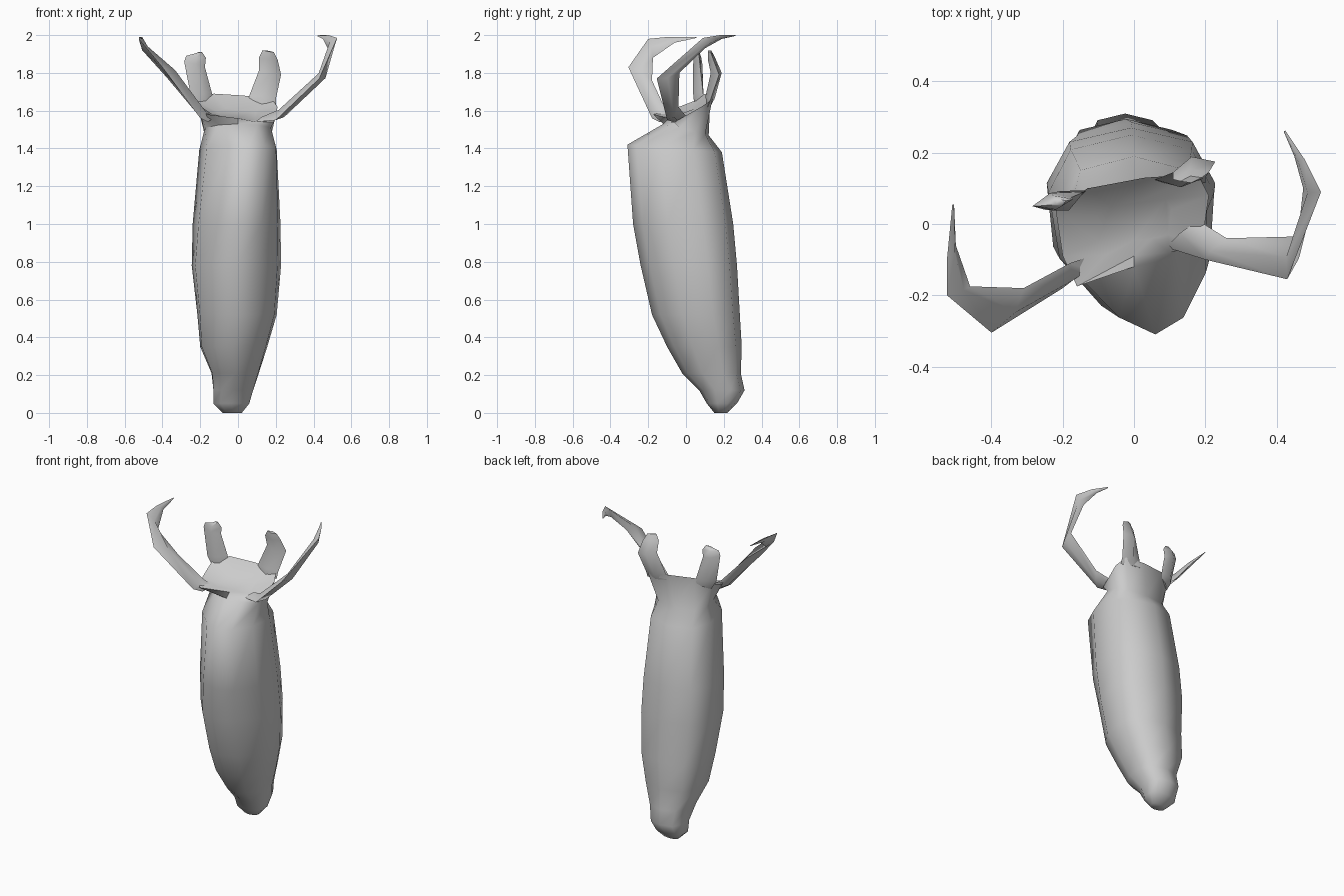
import bpy, bmesh, math
from mathutils import Vector

N = 10  # sides of the body


def loft(name, rings):
    """Skin a list of equal-length rings, cap both ends, shade smooth."""
    bm = bmesh.new()
    rows = [[bm.verts.new(p) for p in ring] for ring in rings]
    n = len(rows[0])
    for a, b in zip(rows, rows[1:]):
        for i in range(n):
            j = (i + 1) % n
            bm.faces.new((a[i], a[j], b[j], b[i]))
    bm.faces.new(rows[0][::-1])
    bm.faces.new(rows[-1])
    bmesh.ops.recalc_face_normals(bm, faces=bm.faces)
    me = bpy.data.meshes.new(name)
    bm.to_mesh(me)
    bm.free()
    me.polygons.foreach_set("use_smooth", [True] * len(me.polygons))
    me.set_sharp_from_angle(angle=math.radians(65))
    ob = bpy.data.objects.new(name, me)
    bpy.context.collection.objects.link(ob)
    return ob


def egg(z, x0, x1, y0, y1, taper=0.0, skew=0.0, tilt=0.0):
    """Egg-shaped ring, narrow at the front, full at the back; tilt raises the front."""
    pts = []
    for i in range(N):
        a = 2 * math.pi * i / N
        c, s = math.cos(a), math.sin(a) / 0.951
        f = max(c, 0)
        if c < 0:
            c = -abs(c) ** 0.8
            s = math.copysign(abs(s) ** 0.65, s)
        x = (x0 + x1) / 2 + s * (x1 - x0) / 2 * (1 - taper * f) + skew * f
        y = (y0 + y1) / 2 - c * (y1 - y0) / 2
        pts.append((x if i != N // 2 else (x0 + x1) / 2, y, z + tilt * c))
    return pts


def strip(name, pairs, thick):
    """Tapering blade with a diamond section; pairs are its two edges."""
    pairs = [(Vector(a), Vector(b)) for a, b in pairs]
    mids = [(a + b) / 2 for a, b in pairs]
    rings = []
    for i, (a, b) in enumerate(pairs):
        path = mids[min(i + 1, len(mids) - 1)] - mids[max(i - 1, 0)]
        n = (b - a).cross(path).normalized() * thick[i]
        rings.append([a, mids[i] + n, b, mids[i] - n])
    return loft(name, rings)


# Body, shoulder, neck and slanted, slightly dished collar
rim = [(0, -.09, 1.56), (.10, -.08, 1.54), (.19, -.06, 1.54), (.21, .08, 1.62),
       (.18, .14, 1.66), (.03, .13, 1.68), (-.13, .10, 1.69), (-.22, .04, 1.65),
       (-.20, -.09, 1.60), (-.16, -.175, 1.58)]
dish = [(x * .5, y * .5, 1.56 + (z - 1.56) * .4) for x, y, z in rim]
loft("body", [
    egg(0.00, -.08, .02, .15, .22),
    egg(0.05, -.13, .06, .11, .27),
    egg(0.12, -.13, .08, .07, .31),
    egg(0.21, -.14, .11, -.02, .29, .1),
    egg(0.35, -.20, .155, -.10, .295, .15),
    egg(0.52, -.215, .205, -.18, .285, .2),
    egg(0.78, -.245, .228, -.24, .27, .25),
    egg(1.00, -.24, .225, -.28, .25, .3, .03),
    egg(1.40, -.205, .205, -.31, .19, .35, .06, .02),
    egg(1.50, -.18, .18, -.12, .12, .1, .0, .03),
    rim, dish])

# Two long hooked arms
strip("left_arm", [
    ((-.12, -.09, 1.57), (-.16, -.14, 1.54)),
    ((-.18, -.11, 1.61), (-.20, -.18, 1.56)),
    ((-.31, -.18, 1.76), (-.40, -.305, 1.83)),
    ((-.46, -.175, 1.88), (-.525, -.20, 1.98)),
    ((-.50, -.06, 1.96), (-.525, -.10, 1.99)),
    ((-.505, .055, 1.985), (-.51, .055, 1.99))], [.02, .025, .03, .018, .012, .002])
strip("right_arm", [
    ((.18, .01, 1.56), (.09, -.065, 1.54)),
    ((.26, -.04, 1.62), (.20, -.10, 1.55)),
    ((.46, -.035, 1.80), (.43, -.155, 1.77)),
    ((.475, .10, 1.93), (.525, .09, 1.985)),
    ((.45, .19, 1.98), (.48, .18, 2.0)),
    ((.42, .26, 1.995), (.425, .262, 2.0))], [.02, .025, .022, .018, .01, .002])

# Two blunt horns growing out of the rear of the collar
strip("left_horn", [
    ((-.215, .045, 1.62), (-.13, .095, 1.66)),
    ((-.25, .04, 1.68), (-.14, .09, 1.70)),
    ((-.285, .05, 1.86), (-.175, .075, 1.83)),
    ((-.275, .05, 1.89), (-.17, .07, 1.88)),
    ((-.22, .055, 1.905), (-.19, .065, 1.91))], [.012, .03, .025, .02, .01])
strip("right_horn", [
    ((.05, .125, 1.64), (.20, .115, 1.62)),
    ((.06, .125, 1.68), (.20, .13, 1.66)),
    ((.11, .145, 1.81), (.228, .175, 1.79)),
    ((.11, .125, 1.88), (.21, .145, 1.87)),
    ((.13, .12, 1.92), (.19, .13, 1.91))], [.012, .025, .03, .02, .01])
